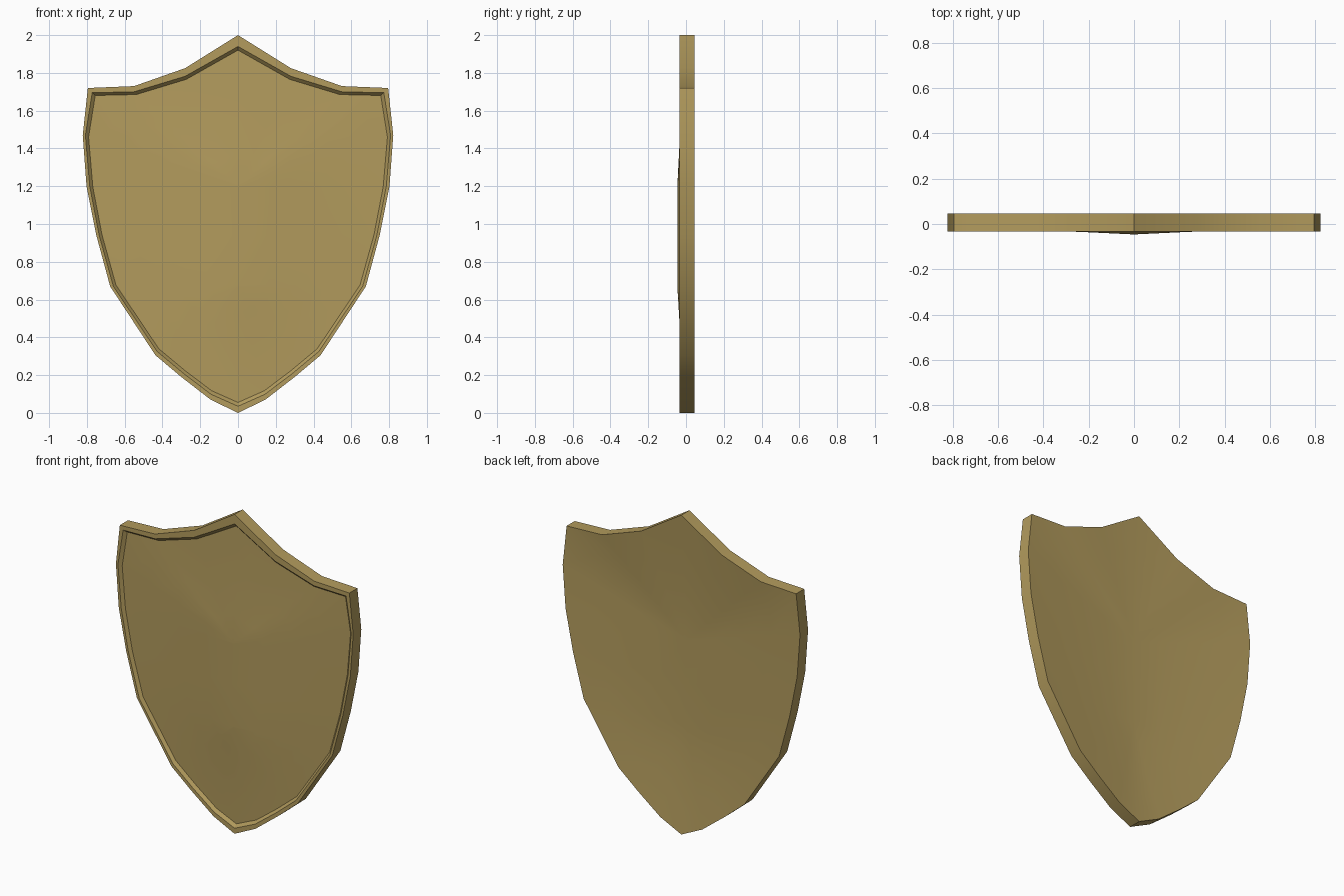
import bpy, bmesh

if "Cube" in bpy.data.objects:
    bpy.data.objects.remove(bpy.data.objects["Cube"])

# Right half of the outer outline and of the raised rim's inner edge (x, z)
OUTER = [(0, 2.0), (.28, 1.825), (.55, 1.73), (.795, 1.72), (.822, 1.47),
         (.802, 1.2), (.75, .94), (.677, .67), (.437, .305), (.30, .19),
         (.145, .07), (0, 0)]
INNER = [(0, 1.94), (.28, 1.782), (.55, 1.70), (.772, 1.695), (.808, 1.47),
         (.785, 1.2), (.735, .94), (.66, .67), (.428, .325), (.29, .21),
         (.142, .098), (0, .035)]
FRONT, BACK = -.034, .046          # rim planes
PEAK, EDGE = -.046, -.016          # domed front panel
HOLLOW = .002                      # deepest point of the concave back


def mirrored(half):
    return half + [(-x, z) for x, z in half[-2:0:-1]]


def toward_spine(loop, t):
    # t = 1 is the given loop, t = 0 collapses onto the central spine
    out = []
    for x, z in loop:
        c = min(max(z, .67), 1.2)
        out.append((x * t, c + (z - c) * t))
    return out


outer, inner = mirrored(OUTER), mirrored(INNER)
groove = [(x * .979, 1 + (z - 1) * .979) for x, z in inner]

# Rings from the back centre, around the rim, to the front centre
steps = [0, .25, .5, .75]
rings = [(toward_spine(outer, t), BACK + (HOLLOW - BACK) * (1 - t ** 1.5)) for t in steps]
rings += [(outer, BACK), (outer, FRONT), (inner, FRONT), (groove, EDGE)]
rings += [(toward_spine(groove, t), EDGE + (PEAK - EDGE) * (1 - t) ** 1.3)
          for t in reversed(steps)]

bm = bmesh.new()
loops = [[bm.verts.new((x, y, z)) for x, z in pts] for pts, y in rings]
n = len(outer)
for a, b in zip(loops, loops[1:]):
    for i in range(n):
        j = (i + 1) % n
        bm.faces.new((a[i], a[j], b[j], b[i]))
bmesh.ops.remove_doubles(bm, verts=bm.verts, dist=.0005)
bmesh.ops.recalc_face_normals(bm, faces=bm.faces)
mesh = bpy.data.meshes.new("shield")
bm.to_mesh(mesh)
bm.free()

# Single dull gold colour
gold = bpy.data.materials.new("dull gold")
gold.diffuse_color = (.45, .33, .11, 1)
gold.use_nodes = True
gold.node_tree.nodes["Principled BSDF"].inputs["Base Color"].default_value = gold.diffuse_color
mesh.materials.append(gold)

shield = bpy.data.objects.new("shield", mesh)
bpy.context.collection.objects.link(shield)
bpy.context.view_layer.objects.active = shield
shield.select_set(True)
bpy.ops.object.shade_smooth_by_angle(angle=.5)
